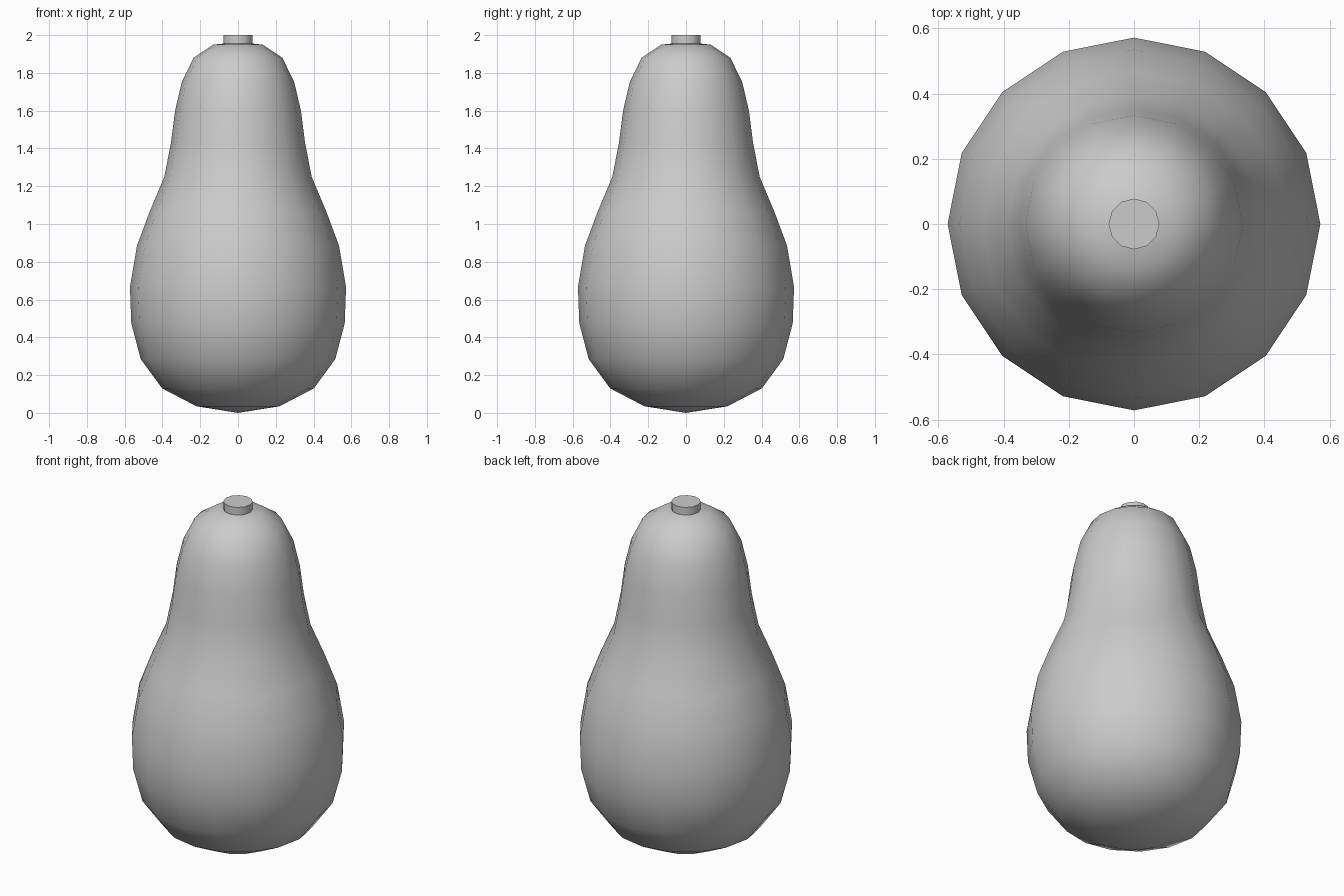
import bpy, bmesh, math

cube = bpy.data.objects.get("Cube")
if cube:
    bpy.data.objects.remove(cube, do_unlink=True)

grey = bpy.data.materials.new("plain grey")
grey.use_nodes = True
colour = (0.6, 0.6, 0.6, 1)
grey.diffuse_color = colour
grey.node_tree.nodes["Principled BSDF"].inputs["Base Color"].default_value = colour


def lathe(name, profile, sides):
    """Spin a (radius, height) profile around z; zero radius makes a pole."""
    bm = bmesh.new()
    rings = []
    for r, z in profile:
        count = sides if r else 1
        rings.append([bm.verts.new((r * math.cos(math.tau * i / sides),
                                    r * math.sin(math.tau * i / sides), z))
                      for i in range(count)])
    for low, high in zip(rings, rings[1:]):
        for i in range(sides):
            j = (i + 1) % sides
            corners = [low[i % len(low)], low[j % len(low)],
                       high[j % len(high)], high[i % len(high)]]
            bm.faces.new(list(dict.fromkeys(corners)))
    for ring in (rings[0], rings[-1]):
        if len(ring) > 1:
            bm.faces.new(ring)
    bmesh.ops.recalc_face_normals(bm, faces=bm.faces)
    mesh = bpy.data.meshes.new(name)
    bm.to_mesh(mesh)
    bm.free()
    mesh.materials.append(grey)
    obj = bpy.data.objects.new(name, mesh)
    bpy.context.collection.objects.link(obj)
    bpy.ops.object.select_all(action="DESELECT")
    obj.select_set(True)
    bpy.context.view_layer.objects.active = obj
    return obj


# Pear-shaped body, smooth all over
body_profile = [(0, 0), (0.22, 0.035), (0.402, 0.13), (0.515, 0.285),
                (0.565, 0.475), (0.572, 0.665), (0.535, 0.885),
                (0.468, 1.065), (0.39, 1.25), (0.355, 1.43),
                (0.333, 1.6), (0.298, 1.75), (0.235, 1.88),
                (0.13, 1.95), (0, 1.962)]
lathe("body", body_profile, 16)
bpy.ops.object.shade_smooth()

# Short stem stub with a crisp rim
lathe("stem", [(0.078, 1.945), (0.078, 2)], 12)
bpy.ops.object.shade_smooth_by_angle(angle=math.radians(40))
